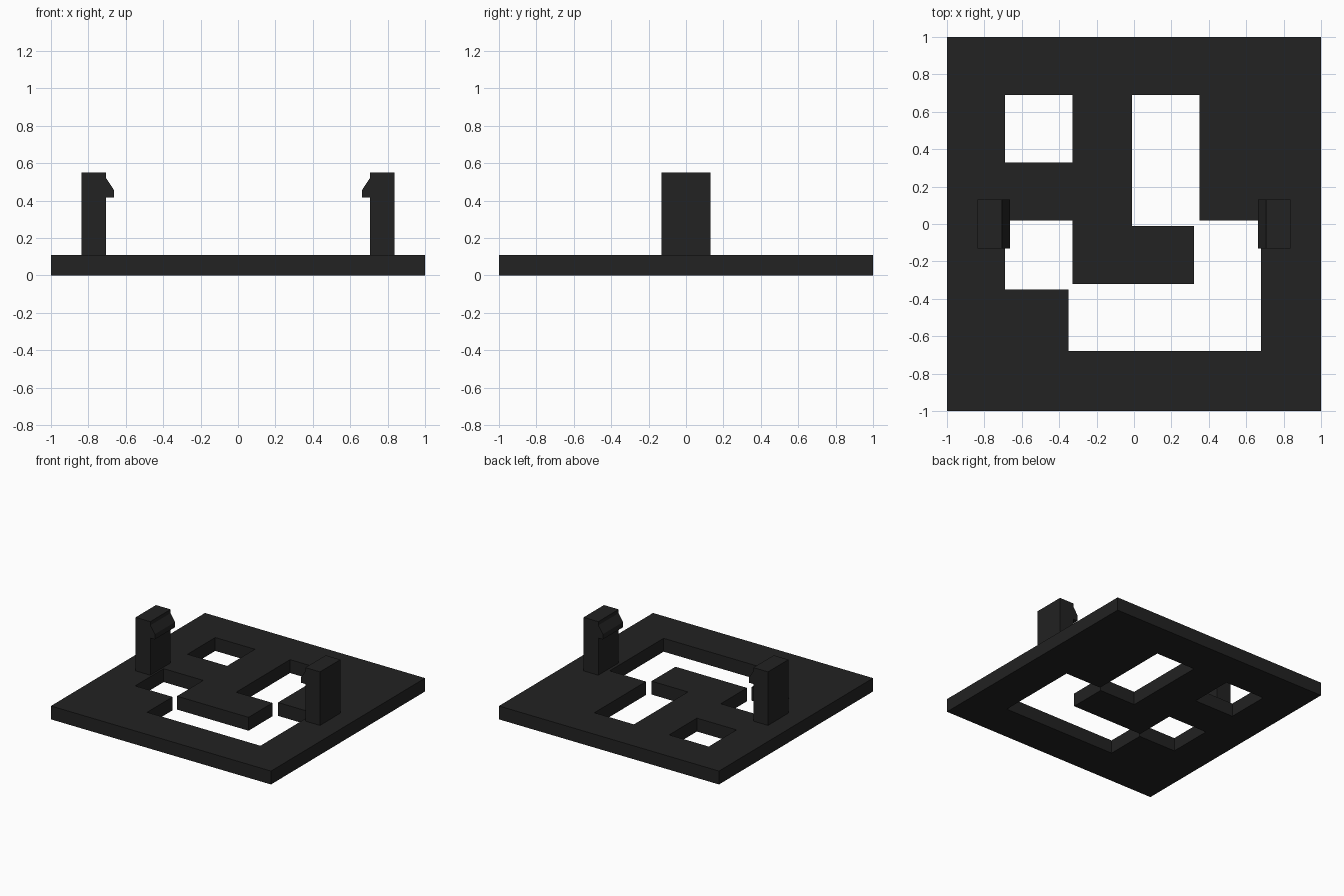
import bpy, bmesh, math

if "Cube" in bpy.data.objects:
    bpy.data.objects.remove(bpy.data.objects["Cube"])

black = bpy.data.materials.new("matte black")
black.diffuse_color = (0.016, 0.016, 0.016, 1)
black.use_nodes = True
black.node_tree.nodes["Principled BSDF"].inputs["Base Color"].default_value = black.diffuse_color

PLATE_H = 0.11


def finish(bm, name):
    bmesh.ops.recalc_face_normals(bm, faces=bm.faces)
    me = bpy.data.meshes.new(name)
    bm.to_mesh(me)
    bm.free()
    me.materials.append(black)
    ob = bpy.data.objects.new(name, me)
    bpy.context.collection.objects.link(ob)
    return ob


def extrude(bm, vec):
    ret = bmesh.ops.extrude_face_region(bm, geom=bm.faces[:], use_keep_orig=True)
    verts = [g for g in ret["geom"] if isinstance(g, bmesh.types.BMVert)]
    bmesh.ops.translate(bm, verts=verts, vec=vec)


# Base plate: grid of cells, leaving out the rectangular openings (x0, x1, y0, y1)
openings = [
    (-0.69, -0.33, 0.33, 0.69),
    (-0.01, 0.35, -0.01, 0.69),
    (-0.69, -0.33, -0.35, 0.02),
    (-0.35, 0.68, -0.68, -0.32),
    (0.32, 0.68, -0.68, 0.02),
]
xs = sorted({-1, 1} | {v for o in openings for v in o[:2]})
ys = sorted({-1, 1} | {v for o in openings for v in o[2:]})

bm = bmesh.new()
grid = {(x, y): bm.verts.new((x, y, 0)) for x in xs for y in ys}
for x0, x1 in zip(xs, xs[1:]):
    for y0, y1 in zip(ys, ys[1:]):
        cx, cy = (x0 + x1) / 2, (y0 + y1) / 2
        if not any(a < cx < b and c < cy < d for a, b, c, d in openings):
            bm.faces.new([grid[p] for p in ((x0, y0), (x1, y0), (x1, y1), (x0, y1))])
bmesh.ops.delete(bm, geom=[v for v in bm.verts if not v.link_faces], context="VERTS")
extrude(bm, (0, 0, PLATE_H))
bmesh.ops.recalc_face_normals(bm, faces=bm.faces)
bmesh.ops.dissolve_limit(bm, angle_limit=math.radians(1), verts=bm.verts, edges=bm.edges)
finish(bm, "base_plate")

# Snap clips: hooked side profile extruded along y, one on each side
profile = [(0.838, PLATE_H), (0.838, 0.55), (0.705, 0.55), (0.705, 0.52),
           (0.664, 0.457), (0.664, 0.415), (0.705, 0.415), (0.705, PLATE_H)]
for side, name in ((-1, "left_clip"), (1, "right_clip")):
    bm = bmesh.new()
    bm.faces.new([bm.verts.new((side * x, -0.132, z)) for x, z in profile])
    extrude(bm, (0, 0.264, 0))
    finish(bm, name)
